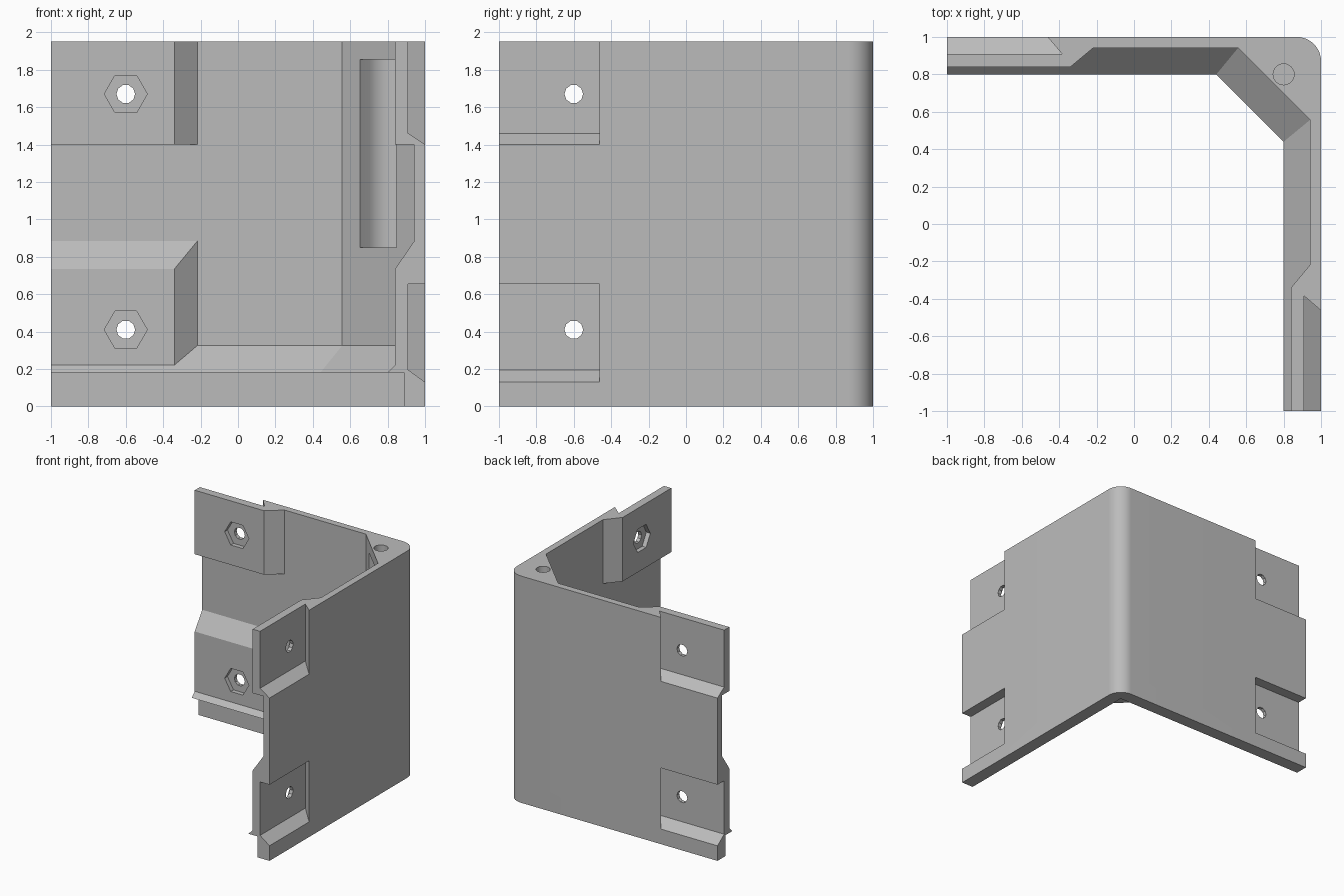
import bpy, bmesh, math

old = bpy.data.objects.get("Cube")
if old:
    bpy.data.objects.remove(old)

H = 1.95
gray = bpy.data.materials.new("plain_gray")
gray.use_nodes = True
color = (0.5, 0.5, 0.5, 1)
gray.diffuse_color = color
gray.node_tree.nodes["Principled BSDF"].inputs["Base Color"].default_value = color


def make_object(name, bm):
    bmesh.ops.recalc_face_normals(bm, faces=bm.faces)
    mesh = bpy.data.meshes.new(name)
    bm.to_mesh(mesh)
    bm.free()
    mesh.materials.append(gray)
    obj = bpy.data.objects.new(name, mesh)
    bpy.context.collection.objects.link(obj)
    return obj


def hulls(name, point_sets, both_wings=True):
    """One object of convex solids, repeated on the other wing by swapping x and y."""
    bm = bmesh.new()
    sets = list(point_sets)
    if both_wings:
        sets += [[(y, x, z) for x, y, z in pts] for pts in point_sets]
    for pts in sets:
        verts = [bm.verts.new(p) for p in pts]
        bmesh.ops.convex_hull(bm, input=verts)
    bmesh.ops.dissolve_limit(bm, angle_limit=0.01, verts=bm.verts, edges=bm.edges)
    return make_object(name, bm)


def taper(y_start, xa, a, xb, b):
    """Corners of a tapered block; a and b are (y end, z low, z high) at xa and xb."""
    return [(x, y, z) for x, (y_end, lo, hi) in ((xa, a), (xb, b))
            for y in (y_start, y_end) for z in (lo, hi)]


def peg(sides, radius, x0, x1, z):
    """Prism along x at the fixing position on the wing."""
    return [(x, -0.6 + radius * math.cos(i * math.tau / sides),
             z + radius * math.sin(i * math.tau / sides))
            for x in (x0, x1) for i in range(sides)]


def combine(target, tool, operation):
    mod = target.modifiers.new(tool.name, "BOOLEAN")
    mod.operation = operation
    mod.solver = "EXACT"
    mod.object = tool
    bpy.context.view_layer.objects.active = target
    bpy.ops.object.modifier_apply(modifier=mod.name)
    bpy.data.objects.remove(tool)


# Corner wall: lofted L section with rounded outside, diagonal inside and lower lip
def section(inner, diagonal):
    r = 0.13
    arc = [(1 - r + r * math.sin(t), 1 - r + r * math.cos(t))
           for t in (i * math.pi / 32 for i in range(17))]
    return [(-1, 1)] + arc + [(1, -1), (inner, -1), (inner, diagonal),
                              (diagonal, inner), (-1, inner)]


bm = bmesh.new()
levels = [(0, 0.8, 0.44), (0.18, 0.8, 0.44), (0.325, 0.942, 0.557), (H, 0.942, 0.557)]
rings = [[bm.verts.new((x, y, z)) for x, y in section(i, d)] for z, i, d in levels]
for low, high in zip(rings, rings[1:]):
    for i in range(len(low)):
        j = (i + 1) % len(low)
        bm.faces.new((low[i], low[j], high[j], high[i]))
bm.faces.new(rings[0])
bm.faces.new(rings[-1])
body = make_object("corner_bracket", bm)

# Raised inner pads around the fixings
combine(body, hulls("pads", [
    taper(-1, 0.84, (-0.34, 1.4, H), 0.97, (-0.184, 1.4, H)),
    taper(-1, 0.84, (-0.34, 0.2, 0.735), 0.97, (-0.184, 0.2, 0.924)),
]), "UNION")

# Space below the lip
combine(body, hulls("under_lip", [
    [(x, y, z) for x in (-1.1, 0.888) for y in (-1.1, 0.888) for z in (-0.1, 0.18)],
], False), "DIFFERENCE")

# Undercut outer recesses with sloping floors
combine(body, hulls("outer_recesses", [
    taper(-1.1, 0.91, (-0.385, 1.46, 2.1), 1.03, (-0.488, 1.38, 2.1)),
    taper(-1.1, 0.91, (-0.385, 0.195, 0.655), 1.03, (-0.488, 0.108, 0.655)),
]), "DIFFERENCE")

# Hexagonal nut seats and through holes
heights = (0.41, 1.67)
combine(body, hulls("nut_seats", [peg(6, 0.115, 0.7, 0.878, z) for z in heights]), "DIFFERENCE")
combine(body, hulls("bolt_holes", [peg(10, 0.05, 0.7, 1.1, z) for z in heights]), "DIFFERENCE")

# Rounded pocket in the diagonal face, and the screw hole above it
outline = [(0.8 + 0.138 * math.cos(a), 0.8 + 0.138 * math.sin(a))
           for a in (math.radians(-45 + 7.5 * i) for i in range(25))]
outline += [(x - 0.15, y - 0.15) for x, y in (outline[0], outline[-1])]
combine(body, hulls("corner_pocket", [
    [(x, y, z) for x, y in outline for z in (0.85, 1.855)]], False), "DIFFERENCE")
combine(body, hulls("screw_hole", [
    [(0.8 + 0.056 * math.cos(i * math.tau / 24), 0.8 + 0.056 * math.sin(i * math.tau / 24), z)
     for i in range(24) for z in (1.8, 2.1)]], False), "DIFFERENCE")

# Smooth the round surfaces, keep every edge sharp
bpy.ops.object.select_all(action="DESELECT")
body.select_set(True)
bpy.context.view_layer.objects.active = body
bpy.ops.object.shade_smooth_by_angle(angle=math.radians(25))
